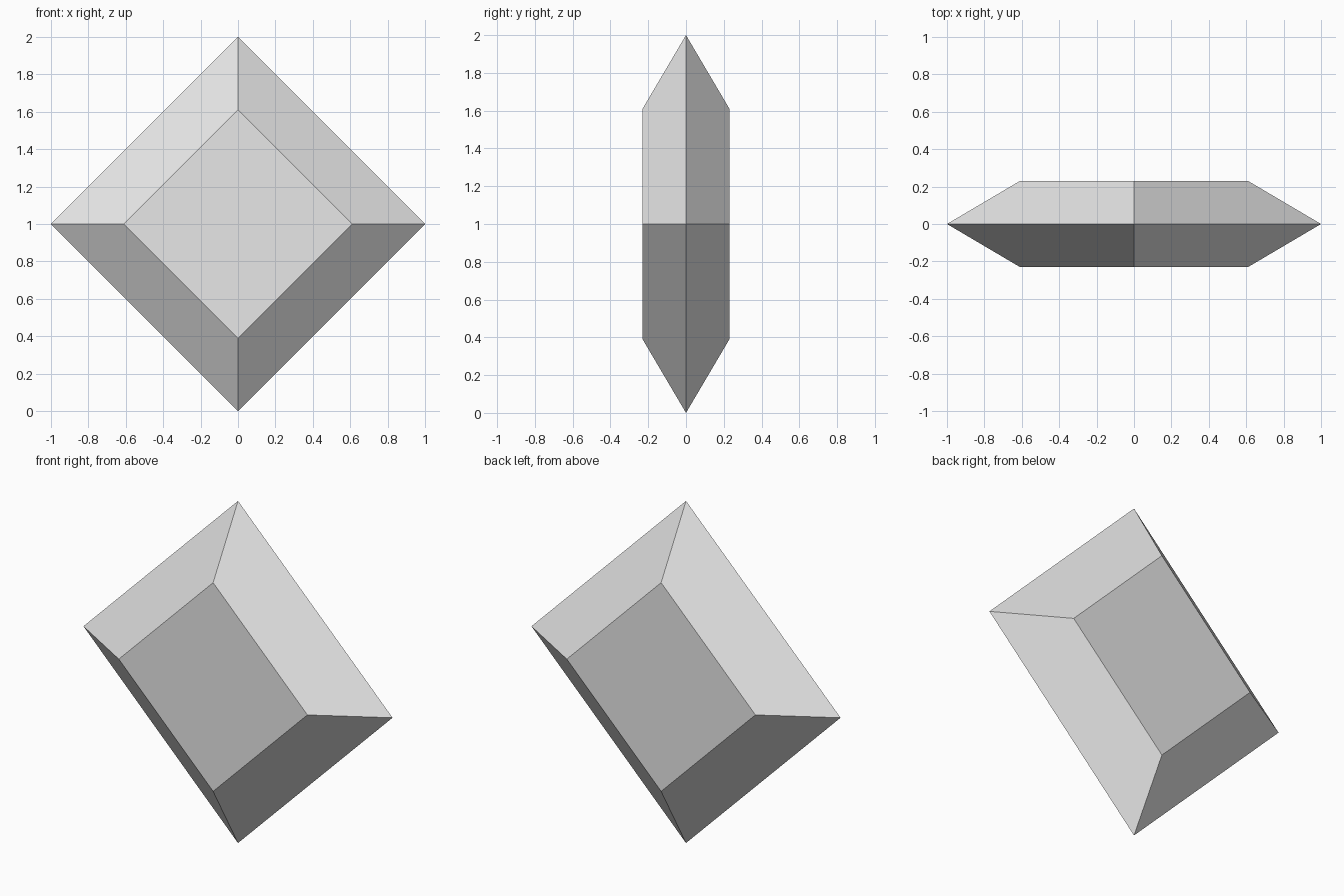
import bpy
import bmesh
from math import cos, sin, pi

cube = bpy.data.objects.get("Cube")
if cube:
    bpy.data.objects.remove(cube, do_unlink=True)

OUTER, INNER, DEPTH = 1.0, 0.61, 0.23

# Single pale grey material
grey = bpy.data.materials.new("pale grey")
grey.use_nodes = True
colour = (0.8, 0.8, 0.8, 1)
grey.diffuse_color = colour
grey.node_tree.nodes["Principled BSDF"].inputs["Base Color"].default_value = colour

bm = bmesh.new()


def diamond_ring(radius, y):
    """Four corners of an upright diamond."""
    return [bm.verts.new((radius * cos(i * pi / 2), y, 1 + radius * sin(i * pi / 2)))
            for i in range(4)]


# Sharp girdle with a bevelled flat table on the front and back
girdle = diamond_ring(OUTER, 0)
for side in (-1, 1):
    table = diamond_ring(INNER, side * DEPTH)
    bm.faces.new(table)
    for i in range(4):
        j = (i + 1) % 4
        bm.faces.new((girdle[i], girdle[j], table[j], table[i]))

bmesh.ops.recalc_face_normals(bm, faces=bm.faces)
mesh = bpy.data.meshes.new("diamond_gem")
bm.to_mesh(mesh)
bm.free()
mesh.materials.append(grey)
gem = bpy.data.objects.new("diamond_gem", mesh)
bpy.context.collection.objects.link(gem)
